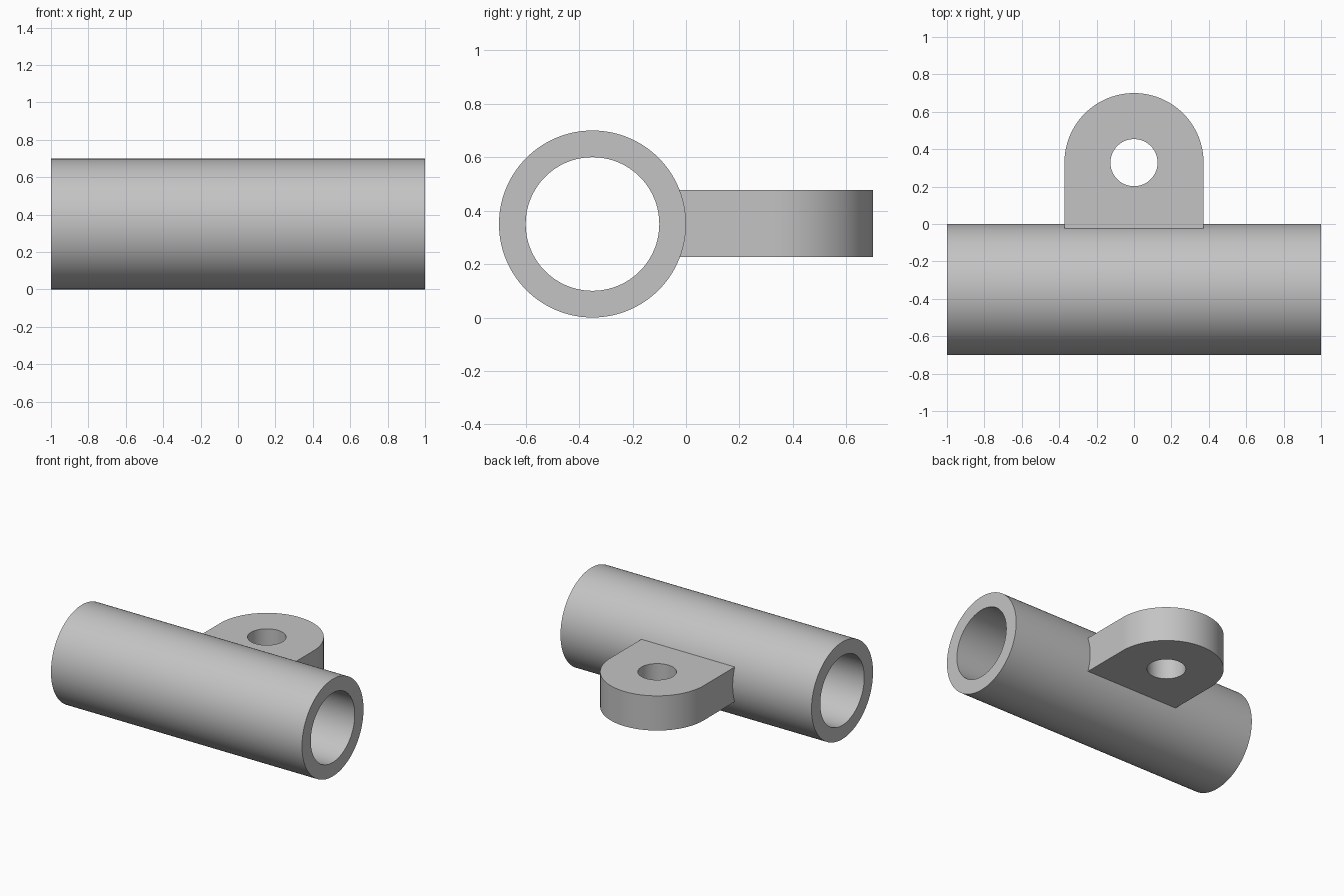
import bpy, bmesh
from math import sin, cos, pi, radians
from mathutils import Matrix

cube = bpy.data.objects.get("Cube")
if cube:
    bpy.data.objects.remove(cube, do_unlink=True)

grey = bpy.data.materials.new("plain grey")
grey.use_nodes = True
colour = (0.55, 0.55, 0.55, 1)
grey.diffuse_color = colour
grey.node_tree.nodes["Principled BSDF"].inputs["Base Color"].default_value = colour

SIDES = 128
ANGLES = [2 * pi * i / SIDES for i in range(SIDES)]


def circle(radius):
    return [(radius * cos(a), radius * sin(a)) for a in ANGLES]


def arch(radius):
    """Half round on the +y side, half square on the -y side."""
    points = []
    for a in ANGLES:
        c, s = cos(a), sin(a)
        r = radius if s >= 0 else radius / max(abs(c), abs(s))
        points.append((r * c, r * s))
    return points


def pierced_solid(name, outer, inner, depth, matrix):
    """Extrude the band between two matching outlines along local z."""
    bm = bmesh.new()
    loops = [[bm.verts.new((x, y, z)) for x, y in outline]
             for outline, z in ((outer, -depth / 2), (outer, depth / 2),
                                (inner, depth / 2), (inner, -depth / 2))]
    for k in range(4):
        a, b = loops[k], loops[(k + 1) % 4]
        for i in range(SIDES):
            j = (i + 1) % SIDES
            bm.faces.new((a[i], a[j], b[j], b[i]))
    bm.transform(matrix)
    bmesh.ops.recalc_face_normals(bm, faces=bm.faces)
    mesh = bpy.data.meshes.new(name)
    bm.to_mesh(mesh)
    bm.free()
    mesh.materials.append(grey)
    obj = bpy.data.objects.new(name, mesh)
    bpy.context.collection.objects.link(obj)
    bpy.ops.object.select_all(action="DESELECT")
    obj.select_set(True)
    bpy.context.view_layer.objects.active = obj
    bpy.ops.object.shade_smooth_by_angle(angle=radians(30))
    return obj


# Long hollow tube lying along x
pierced_solid("tube", circle(0.35), circle(0.25), 2,
              Matrix.Translation((0, -0.35, 0.35)) @ Matrix.Rotation(pi / 2, 4, "Y"))

# Rounded lug with a bolt hole, its square end sunk into the tube wall
pierced_solid("mounting_lug", arch(0.372), circle(0.126), 0.25,
              Matrix.Translation((0, 0.328, 0.352)))
